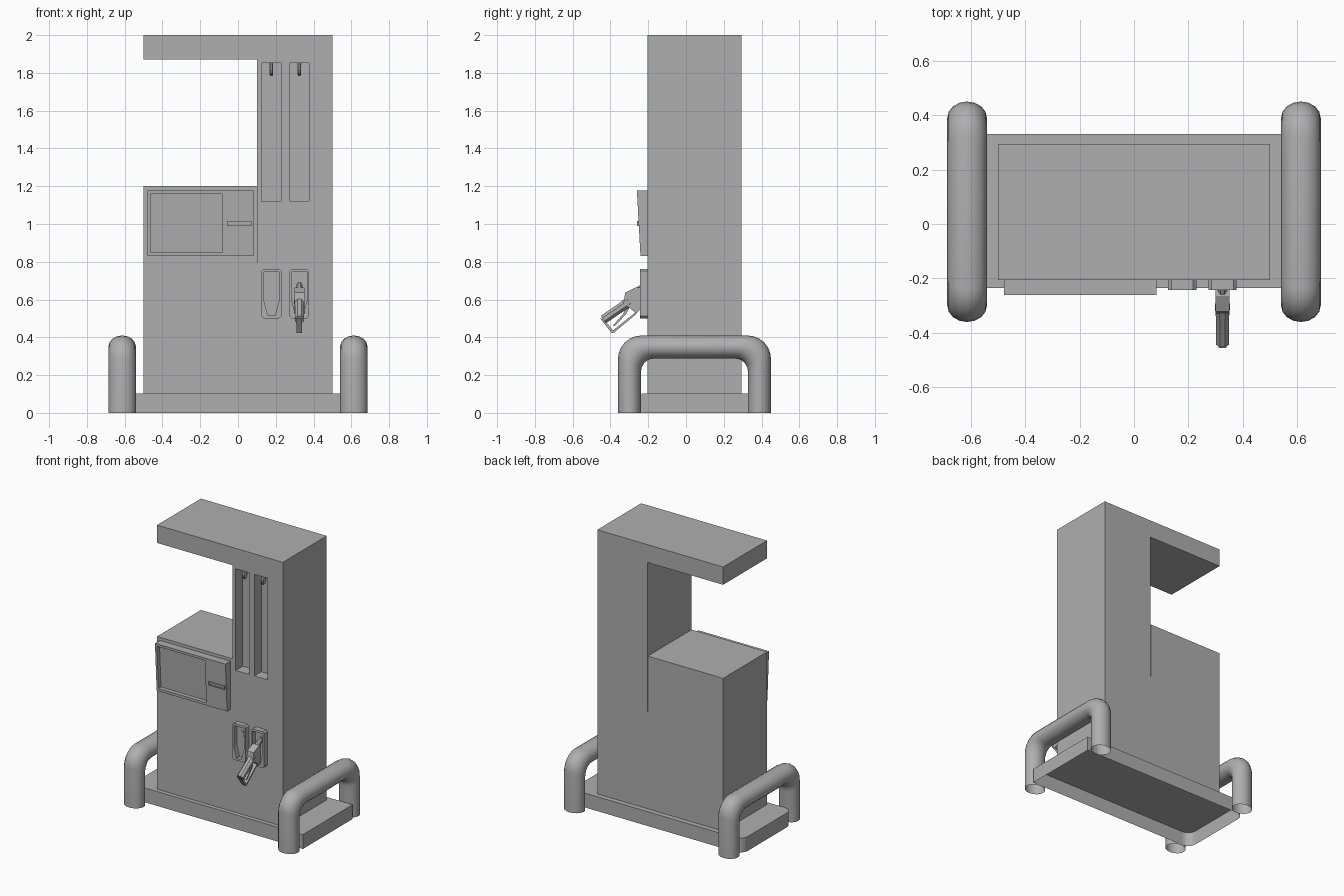
import bpy, bmesh, math
from mathutils import Vector

if "Cube" in bpy.data.objects:
    bpy.data.objects.remove(bpy.data.objects["Cube"])

grey = bpy.data.materials.new('dark_grey')
grey.diffuse_color = (.43, .43, .43, 1)
grey.use_nodes = True
grey.node_tree.nodes["Principled BSDF"].inputs["Base Color"].default_value = grey.diffuse_color


def finish(name, bm, smooth=False):
    bmesh.ops.recalc_face_normals(bm, faces=bm.faces)
    me = bpy.data.meshes.new(name)
    bm.to_mesh(me)
    bm.free()
    me.materials.append(grey)
    ob = bpy.data.objects.new(name, me)
    bpy.context.collection.objects.link(ob)
    if smooth:
        bpy.ops.object.select_all(action='DESELECT')
        ob.select_set(True)
        bpy.context.view_layer.objects.active = ob
        bpy.ops.object.shade_smooth_by_angle(angle=math.radians(40))
    return ob


def prism(name, pts, a, b, axis):
    """Extrude a 2D outline from a to b along an axis."""
    place = {'x': lambda u, v, w: (w, u, v),
             'y': lambda u, v, w: (u, w, v),
             'z': lambda u, v, w: (u, v, w)}[axis]
    bm = bmesh.new()
    r0 = [bm.verts.new(place(u, v, a)) for u, v in pts]
    r1 = [bm.verts.new(place(u, v, b)) for u, v in pts]
    bm.faces.new(r0)
    bm.faces.new(r1)
    n = len(pts)
    for i in range(n):
        j = (i + 1) % n
        bm.faces.new((r0[i], r0[j], r1[j], r1[i]))
    return finish(name, bm)


def rect(u0, u1, v0, v1):
    return [(u0, v0), (u1, v0), (u1, v1), (u0, v1)]


def box(name, x0, x1, y0, y1, z0, z1):
    return prism(name, rect(x0, x1, y0, y1), z0, z1, 'z')


def cut(ob, cutter):
    cutter.hide_render = True
    m = ob.modifiers.new('cut', 'BOOLEAN')
    m.operation, m.solver, m.object = 'DIFFERENCE', 'EXACT', cutter
    bpy.context.view_layer.objects.active = ob
    bpy.ops.object.modifier_apply(modifier=m.name)
    bpy.data.objects.remove(cutter)


def tube(name, path, radii, sides=8):
    """Rod through points in one yz plane, with a radius at each point."""
    bm = bmesh.new()
    rings = []
    for i, p in enumerate(path):
        d = (Vector(path[min(i + 1, len(path) - 1)]) - Vector(path[max(i - 1, 0)])).normalized()
        up = d.cross(Vector((1, 0, 0)))
        ring = []
        for k in range(sides):
            t = 2 * math.pi * (k + .5) / sides
            o = Vector((1, 0, 0)) * math.cos(t) + up * math.sin(t)
            ring.append(bm.verts.new(Vector(p) + o * radii[i]))
        rings.append(ring)
    for a, b in zip(rings, rings[1:]):
        for k in range(sides):
            bm.faces.new((a[k], a[k - 1], b[k - 1], b[k]))
    bm.faces.new(rings[0])
    bm.faces.new(rings[-1])
    return finish(name, bm, True)


# Base plinth: left corners rounded, right corners square, open underneath
R = 0.06
outline = [(.68, -.235), (.68, .33)]
for cx, cy, s in ((-.62, .27, 90), (-.62, -.175, 180)):
    for k in range(5):
        t = math.radians(s + 22.5 * k)
        outline.append((cx + R * math.cos(t), cy + R * math.sin(t)))
base = prism('base_plinth', outline, 0, .103, 'z')
bm = bmesh.new()
bm.from_mesh(base.data)
bmesh.ops.delete(bm, geom=[f for f in bm.faces if f.normal.z < -.9], context='FACES_ONLY')
bm.to_mesh(base.data)
bm.free()

# Cabinet with console step, and column with overhanging canopy
Y0, Y1 = -.205, .293
prism('cabinet', [(-.5, .103), (.5, .103), (.5, .8), (.0985, .8), (.0985, 1.2), (-.5, 1.2)],
      Y0, Y1, 'y')
column = prism('column_and_canopy', [(.1, .8), (.5, .8), (.5, 2), (-.5, 2), (-.5, 1.872), (.1, 1.872)],
               Y0, Y1, 'y')

# Hose slots with a hook hanging at the top of each
for i, x in enumerate((.177, .325)):
    cut(column, box('slot_cutter', x - .052, x + .052, -.3, -.125, 1.123, 1.853))
    hook = tube(f'hose_hook_{i + 1}', [(0, -.16, 1.855), (0, -.16, 1.815), (0, -.168, 1.797),
                                       (0, -.182, 1.793), (0, -.193, 1.803), (0, -.194, 1.815)],
                [.01] * 6)
    hook.location.x = x

# Sloped console panel with recessed screen and card slot
panel = prism('console_panel', [(Y0, .83), (-.241, .83), (-.26, 1.178), (Y0, 1.178)],
              -.478, .082, 'x')
cut(panel, prism('screen_cutter', [(-.3, .85), (-.213, .85), (-.23, 1.16), (-.3, 1.16)],
                 -.463, -.082, 'x'))
slot = box('card_slot', -.058, .072, -.26, -.24, .99, 1.015)
cut(slot, box('slit_cutter', -.05, .064, -.3, -.253, .997, 1.008))

# Nozzle holsters: chamfered housings with a tapered pocket
for i, x in enumerate((.177, .325)):
    w, c = .052, .012
    z0, z1 = .5, .762
    shape = [(x - w + c, z0), (x + w - c, z0), (x + w, z0 + c), (x + w, z1 - c),
             (x + w - c, z1), (x - w + c, z1), (x - w, z1 - c), (x - w, z0 + c)]
    holster = prism(f'holster_{i + 1}', shape, -.243, Y0, 'y')
    pocket = [(x - .018, .515), (x + .018, .515), (x + .039, .59), (x + .039, .745),
              (x - .039, .745), (x - .039, .59)]
    cut(holster, prism('pocket_cutter', pocket, -.3, -.209, 'y'))
    socket = tube(f'spout_socket_{i + 1}', [(0, -.214, .685), (0, -.207, .685)], [.02, .02], 16)
    socket.location.x = x

# Nozzle: body, grip, end piece, guard and trigger
parts = [
    prism('nozzle_body', [(-.238, .662), (-.265, .665), (-.322, .637), (-.33, .583),
                          (-.305, .56), (-.262, .527), (-.246, .545), (-.24, .585)], -.026, .026, 'x'),
    tube('nozzle_spout', [(0, -.26, .64), (0, -.235, .665), (0, -.208, .68)], [.02, .017, .014]),
    tube('nozzle_grip', [(0, -.3, .59), (0, -.34, .561), (0, -.438, .494)], [.03, .026, .026]),
    prism('nozzle_end', [(-.456, .503), (-.395, .424), (-.383, .424), (-.383, .433), (-.43, .489)],
          -.014, .014, 'x'),
    prism('nozzle_guard', [(-.395, .424), (-.383, .424), (-.262, .524), (-.266, .534), (-.39, .434)],
          -.014, .014, 'x'),
    prism('nozzle_trigger', [(-.315, .565), (-.300, .555), (-.318, .522), (-.378, .458),
                             (-.386, .463), (-.332, .525)], -.01, .01, 'x'),
]
for p in parts:
    p.location.x = .325


# Crash guards: oval tube bent over each end, ends open
def arch(y, z, r, n=6):
    half = [(y, 0)]
    for k in range(n + 1):
        t = math.radians(180 - 90 * k / n)
        half.append((y + r + r * math.cos(t), z - r + r * math.sin(t)))
    return half + [(.09 - a, b) for a, b in reversed(half)]


for side, cx in (('left', -.613), ('right', .613)):
    bm = bmesh.new()
    rings = []
    for (yo, zo), (yi, zi) in zip(arch(-.36, .41, .125), arch(-.238, .288, .07)):
        o, i = Vector((cx, yo, zo)), Vector((cx, yi, zi))
        mid, half = (o + i) / 2, (o - i) / 2
        rings.append([bm.verts.new(mid + half * math.cos(t) + Vector((.073 * math.sin(t), 0, 0)))
                      for t in (2 * math.pi * k / 16 for k in range(16))])
    for a, b in zip(rings, rings[1:]):
        for k in range(16):
            bm.faces.new((a[k], a[k - 1], b[k - 1], b[k]))
    finish(f'crash_guard_{side}', bm, True)
